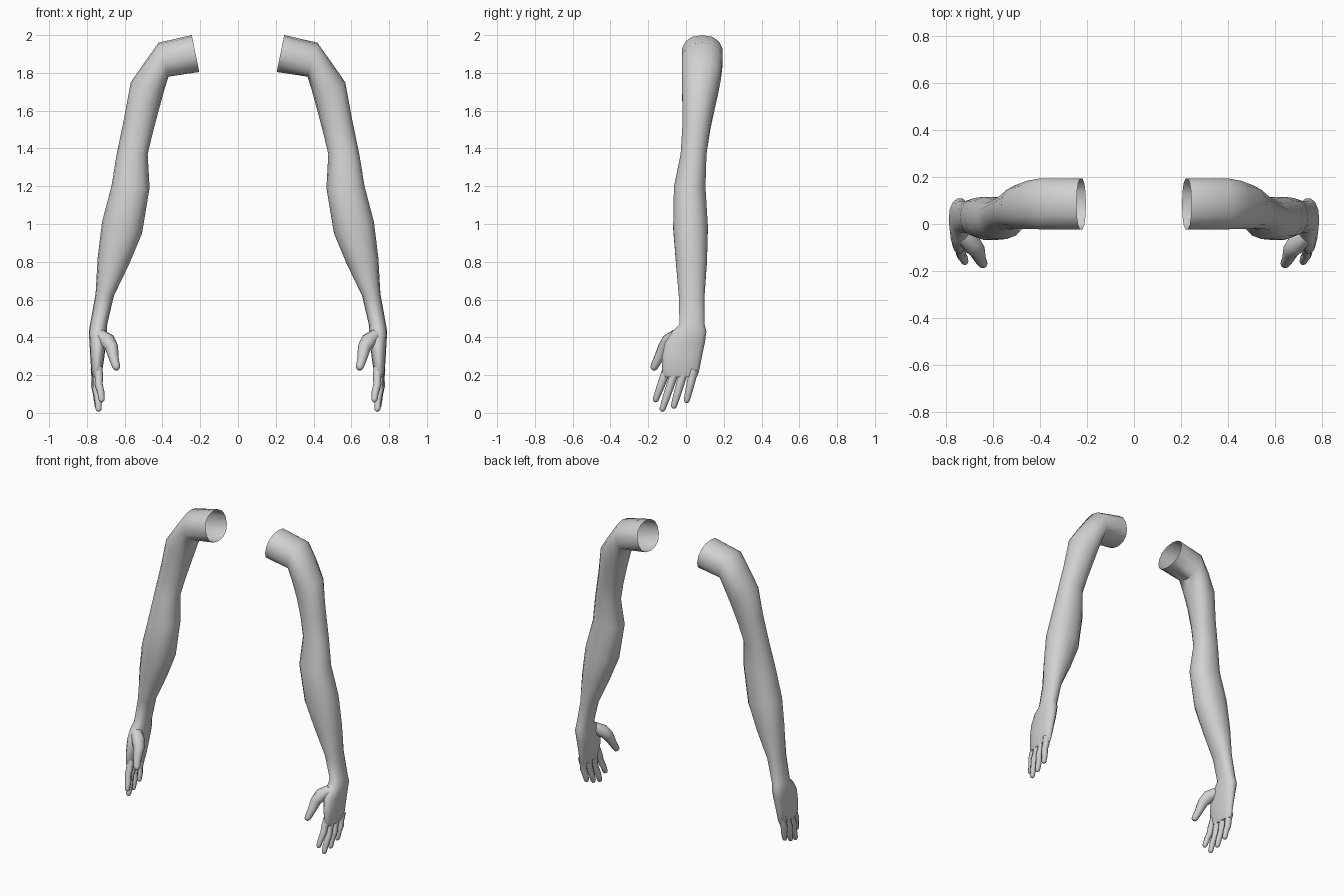
import bpy, bmesh, math
from mathutils import Vector

if "Cube" in bpy.data.objects:
    bpy.data.objects.remove(bpy.data.objects["Cube"])

skin = bpy.data.materials.new("light grey")
skin.diffuse_color = (0.64, 0.64, 0.64, 1)
skin.use_nodes = True
skin.node_tree.nodes["Principled BSDF"].inputs["Base Color"].default_value = skin.diffuse_color


def loft(name, rings, cap_start, cap_end):
    """Skin a list of point rings, mirror it to the other arm, shade smooth."""
    bm = bmesh.new()
    loops = [[bm.verts.new(p) for p in ring] for ring in rings]
    n = len(loops[0])
    for a, b in zip(loops, loops[1:]):
        for i in range(n):
            j = (i + 1) % n
            bm.faces.new((a[i], a[j], b[j], b[i]))
    if cap_start:
        bm.faces.new(loops[0][::-1])
    if cap_end:
        bm.faces.new(loops[-1])
    bmesh.ops.recalc_face_normals(bm, faces=bm.faces)
    mesh = bpy.data.meshes.new(name)
    bm.to_mesh(mesh)
    bm.free()
    mesh.materials.append(skin)
    obj = bpy.data.objects.new(name, mesh)
    bpy.context.collection.objects.link(obj)
    bpy.ops.object.select_all(action='DESELECT')
    bpy.context.view_layer.objects.active = obj
    obj.select_set(True)
    bpy.ops.object.shade_smooth_by_angle(angle=math.radians(60))
    mirror = obj.modifiers.new("other side", 'MIRROR')
    mirror.use_clip = False
    mirror.use_mirror_merge = False
    return obj


def section(xo, zo, xi, zi, y0, y1, n=14):
    """Rounded ring between an outer and an inner edge point, y0 to y1 deep."""
    soft = lambda v: math.copysign(abs(v) ** 0.9, v)
    pts = []
    for k in range(n):
        a = 2 * math.pi * k / n
        c, s = soft(math.cos(a)), soft(math.sin(a))
        pts.append(((xo + xi) / 2 + c * (xo - xi) / 2,
                    (y0 + y1) / 2 + s * (y1 - y0) / 2,
                    (zo + zi) / 2 + c * (zo - zi) / 2))
    return pts


# Arm and palm: outer x, z; inner x, z; front and back y
arm = [
    (0.245, 2.00, 0.205, 1.805, -0.025, 0.197),
    (0.420, 1.96, 0.368, 1.78, -0.025, 0.197),
    (0.495, 1.855, 0.390, 1.71, -0.024, 0.187),
    (0.568, 1.75, 0.420, 1.60, -0.022, 0.165),
    (0.603, 1.56, 0.452, 1.48, -0.020, 0.132),
    (0.642, 1.37, 0.478, 1.37, -0.030, 0.110),
    (0.670, 1.20, 0.468, 1.19, -0.066, 0.105),
    (0.720, 1.01, 0.508, 0.95, -0.070, 0.118),
    (0.743, 0.82, 0.575, 0.79, -0.056, 0.113),
    (0.754, 0.63, 0.657, 0.62, -0.040, 0.100),
    (0.783, 0.47, 0.692, 0.47, -0.036, 0.100),
    (0.790, 0.43, 0.695, 0.43, -0.075, 0.110),
    (0.786, 0.37, 0.698, 0.37, -0.115, 0.102),
    (0.782, 0.29, 0.708, 0.29, -0.130, 0.085),
    (0.776, 0.215, 0.720, 0.215, -0.128, 0.070),
    (0.768, 0.19, 0.728, 0.19, -0.118, 0.060),
]
loft("arm_and_palm", [section(*r) for r in arm], False, True)


def digit(name, path, radii, n=8):
    """Tapered tube along a path with a rounded tip."""
    pts = [Vector(p) for p in path]
    tip_dir = (pts[-1] - pts[-2]).normalized()
    end, r = pts[-1], radii[-1]
    pts += [end + tip_dir * r * 0.6, end + tip_dir * r * 0.95]
    radii = list(radii) + [r * 0.8, r * 0.35]
    rings = []
    for i, p in enumerate(pts):
        d = (pts[min(i + 1, len(pts) - 1)] - pts[max(i - 1, 0)]).normalized()
        u = d.cross(Vector((0, 1, 0))).normalized()
        v = d.cross(u)
        rings.append([p + radii[i] * (math.cos(t) * u + math.sin(t) * v)
                      for t in (2 * math.pi * k / n for k in range(n))])
    loft(name, rings, True, True)


# Fingers: base and tip as x, y, z
fingers = {
    "index_finger": ((0.742, -0.098, 0.24), (0.722, -0.160, 0.072)),
    "middle_finger": ((0.748, -0.055, 0.23), (0.738, -0.124, 0.022)),
    "ring_finger": ((0.752, -0.008, 0.23), (0.744, -0.064, 0.038)),
    "little_finger": ((0.756, 0.042, 0.23), (0.748, 0.004, 0.068)),
}
for name, (base, tip) in fingers.items():
    base, tip = Vector(base), Vector(tip)
    path = [base.lerp(tip, t) for t in (0, 0.3, 0.52, 0.76, 1)]
    path[2].x += 0.006
    digit(name, path, (0.024, 0.022, 0.021, 0.019, 0.016))

# Thumb
digit("thumb",
      [(0.730, -0.050, 0.41), (0.690, -0.088, 0.380), (0.668, -0.115, 0.345),
       (0.658, -0.145, 0.290), (0.645, -0.168, 0.245)],
      (0.035, 0.042, 0.035, 0.026, 0.021), 10)
